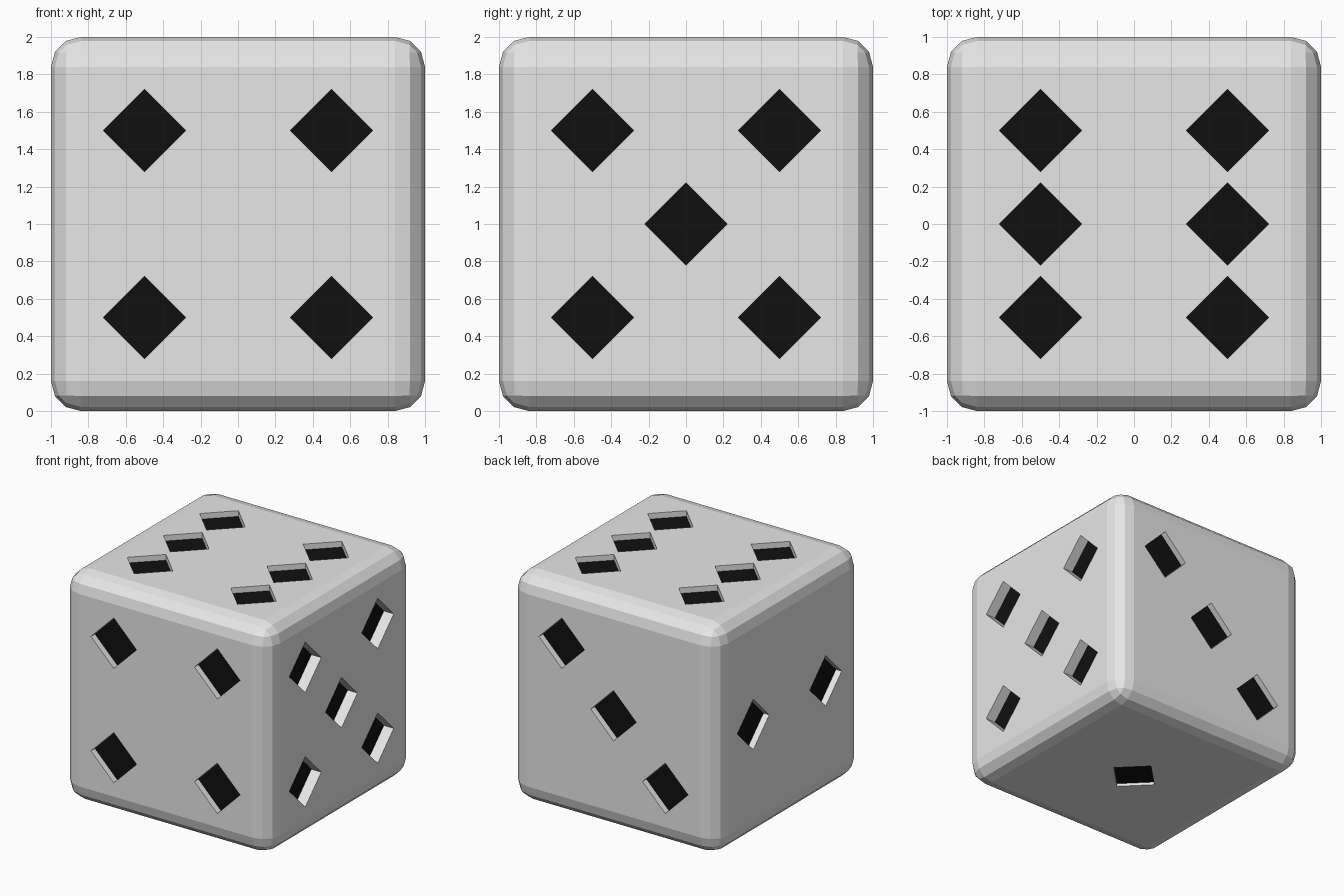
import bpy
import bmesh
from mathutils import Vector, Matrix

if "Cube" in bpy.data.objects:
    bpy.data.objects.remove(bpy.data.objects["Cube"], do_unlink=True)


def flat_material(name, value):
    mat = bpy.data.materials.new(name)
    mat.use_nodes = True
    color = (value, value, value, 1)
    mat.diffuse_color = color
    mat.node_tree.nodes["Principled BSDF"].inputs["Base Color"].default_value = color
    return mat


materials = [flat_material("light_grey", 0.8), flat_material("pip_black", 0.005)]


def make_object(name, bm):
    mesh = bpy.data.meshes.new(name)
    bmesh.ops.recalc_face_normals(bm, faces=bm.faces)
    bm.to_mesh(mesh)
    bm.free()
    for mat in materials:
        mesh.materials.append(mat)
    obj = bpy.data.objects.new(name, mesh)
    bpy.context.collection.objects.link(obj)
    return obj


# Body: cube with rounded, faceted edges
bm = bmesh.new()
bmesh.ops.create_cube(bm, size=2, matrix=Matrix.Translation((0, 0, 1)))
bmesh.ops.bevel(bm, geom=bm.edges[:], offset=0.16, segments=3,
                profile=0.5, affect='EDGES')
body = make_object("die_body", bm)

# Pips per face: outward normal, pit depth, (u, v) centres
X, Y, Z = Vector((1, 0, 0)), Vector((0, 1, 0)), Vector((0, 0, 1))
A = 0.5
corners = [(-A, -A), (-A, A), (A, -A), (A, A)]
faces = [
    (-Y, X, Z, 0.055, corners),
    (X, Y, Z, 0.095, corners + [(0, 0)]),
    (Z, X, Y, 0.05, corners + [(-A, 0), (A, 0)]),
    (Y, X, Z, 0.055, [(A, A), (0, 0), (-A, -A)]),
    (-X, Y, Z, 0.055, [(A, 0), (-A, 0)]),
    (-Z, X, Y, 0.025, [(0, 0)]),
]


# Pit cutter: diamond prism whose inner end is black
def add_pit(bm, normal, u, v, depth, pu, pv, radius=0.22):
    centre = Z + normal + u * pu + v * pv
    rings = []
    for height in (-depth, 0.1):
        base = centre + normal * height
        rings.append([bm.verts.new(base + d * radius) for d in (u, v, -u, -v)])
    floor, lid = rings
    bm.faces.new(floor).material_index = 1
    bm.faces.new(lid)
    for i in range(4):
        j = (i + 1) % 4
        bm.faces.new((floor[i], floor[j], lid[j], lid[i]))


bm = bmesh.new()
for normal, u, v, depth, centres in faces:
    for pu, pv in centres:
        add_pit(bm, normal, u, v, depth, pu, pv)
cutter = make_object("pip_cutter", bm)
cutter.hide_render = True

# Sink the pits into the body, then drop the cutter
cut = body.modifiers.new("pips", 'BOOLEAN')
cut.operation = 'DIFFERENCE'
cut.solver = 'EXACT'
cut.object = cutter
graph = bpy.context.evaluated_depsgraph_get()
result = bpy.data.meshes.new_from_object(body.evaluated_get(graph))
body.modifiers.clear()
body.data = result
bpy.data.objects.remove(cutter, do_unlink=True)
